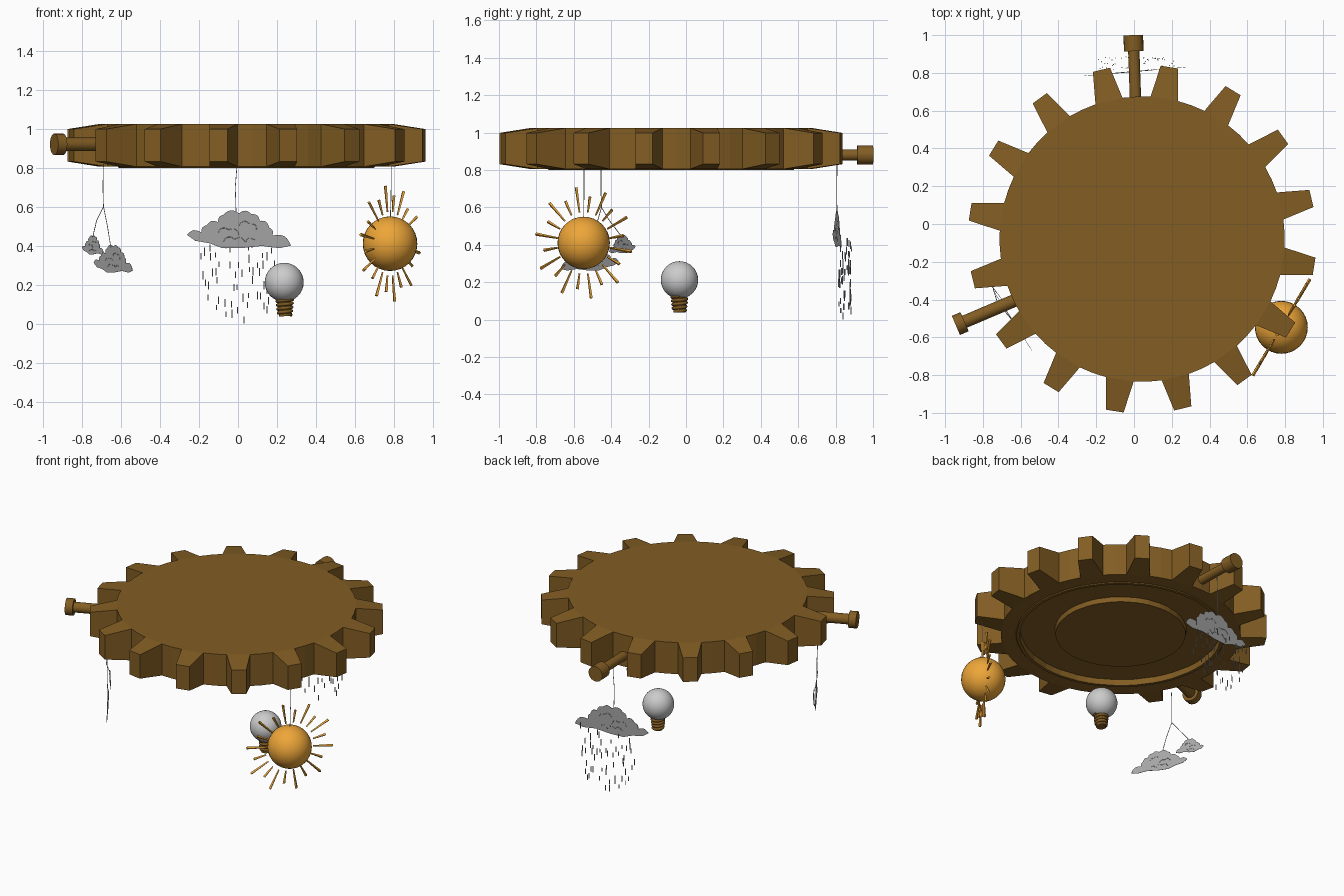
import bpy, bmesh, math, random
from mathutils import Vector, Matrix

if "Cube" in bpy.data.objects:
    bpy.data.objects.remove(bpy.data.objects["Cube"])

random.seed(4)


def material(name, col):
    m = bpy.data.materials.new(name)
    m.diffuse_color = (*col, 1)
    m.use_nodes = True
    m.node_tree.nodes["Principled BSDF"].inputs["Base Color"].default_value = m.diffuse_color
    return m


BROWN = material("brown", (0.225, 0.11, 0.017))
GOLD = material("gold", (0.85, 0.38, 0.04))
GREY = material("storm_grey", (0.38, 0.38, 0.38))


def finish(bm, name, mat=None, smooth=False):
    bmesh.ops.recalc_face_normals(bm, faces=bm.faces)
    me = bpy.data.meshes.new(name)
    bm.to_mesh(me)
    bm.free()
    ob = bpy.data.objects.new(name, me)
    bpy.context.collection.objects.link(ob)
    if mat:
        me.materials.append(mat)
    if smooth:
        bpy.context.view_layer.objects.active = ob
        bpy.ops.object.select_all(action='DESELECT')
        ob.select_set(True)
        bpy.ops.object.shade_smooth_by_angle(angle=math.radians(40))
    return ob


def rod(bm, a, b, r1, r2=None, seg=20):
    a, b = Vector(a), Vector(b)
    d = b - a
    m = Matrix.Translation((a + b) / 2) @ d.to_track_quat('Z', 'Y').to_matrix().to_4x4()
    bmesh.ops.create_cone(bm, cap_ends=True, segments=seg, radius1=r1,
                          radius2=r1 if r2 is None else r2, depth=d.length, matrix=m)


def ball(name, c, r, mat=None):
    bm = bmesh.new()
    bmesh.ops.create_uvsphere(bm, u_segments=32, v_segments=16, radius=r,
                              matrix=Matrix.Translation(c))
    return finish(bm, name, mat, True)


def tube(name, paths, r, mat=None):
    cu = bpy.data.curves.new(name, 'CURVE')
    cu.dimensions = '3D'
    cu.bevel_depth = r
    cu.bevel_resolution = 1
    cu.use_fill_caps = True
    for pts in paths:
        s = cu.splines.new('POLY')
        s.points.add(len(pts) - 1)
        for p, q in zip(s.points, pts):
            p.co = (*q, 1)
    ob = bpy.data.objects.new(name, cu)
    bpy.context.collection.objects.link(ob)
    if mat:
        cu.materials.append(mat)


# Gear: 16 tapered teeth, flat top, ring recess underneath with a central boss
CX, CY, TEETH, ROOT, TIP = 0.043, -0.08, 16, 0.755, 0.923
bm = bmesh.new()
base = [math.radians(13.5 + 22.5 * i) for i in range(TEETH)]
angs = [b + math.radians(o) for b in base for o in (-5.6, 5.6, 11.25)]


def polar(a, r, z):
    return bm.verts.new((CX + r * math.cos(a), CY + r * math.sin(a), z))


top = [polar(a, ROOT, 1.024) for a in angs]
bot = [polar(a, ROOT, 0.805) for a in angs]
n = len(angs)
bm.faces.new(top)
for i in range(n):
    j = (i + 1) % n
    if i % 3:
        bm.faces.new((bot[i], bot[j], top[j], top[i]))
    else:
        h = math.radians(2.9)
        a = base[i // 3]
        t0, t1 = polar(a - h, TIP, 0.998), polar(a + h, TIP, 0.998)
        b0, b1 = polar(a - h, TIP, 0.831), polar(a + h, TIP, 0.831)
        for f in ((top[i], t0, t1, top[j]), (bot[i], bot[j], b1, b0), (t0, b0, b1, t1),
                  (top[i], bot[i], b0, t0), (top[j], t1, b1, bot[j])):
            bm.faces.new(f)
prev = bot
for r, z in ((0.66, 0.805), (0.655, 0.799), (0.635, 0.799), (0.63, 0.838), (0.415, 0.838), (0.41, 0.805)):
    ring = [polar(a, r, z) for a in angs]
    for i in range(n):
        j = (i + 1) % n
        bm.faces.new((prev[i], prev[j], ring[j], ring[i]))
    prev = ring
bm.faces.new(prev)
finish(bm, "gear", BROWN)

# Pegs with heads, set in the gaps between teeth
for name, a, b, head, r, hr in (
        ("back_peg", (0.01, 0.6, 0.88), (-0.004, 1.0, 0.88), 0.085, 0.03, 0.052),
        ("left_peg", (-0.55, -0.37, 0.92), (-0.943, -0.537, 0.92), 0.05, 0.034, 0.055)):
    bm = bmesh.new()
    a, b = Vector(a), Vector(b)
    neck = b - (b - a).normalized() * head
    rod(bm, a, neck, r)
    rod(bm, neck, b, hr)
    finish(bm, name, BROWN, True)

# Sun with a flat fan of rays
SUN = Vector((0.78, -0.547, 0.41))
ball("sun", SUN, 0.14, GOLD)
side = Vector((0.51, 0.86, 0))
bm = bmesh.new()
for i in range(20):
    t = math.radians(18 * i + 9)
    d = side * math.cos(t) + Vector((0, 0, 1)) * math.sin(t)
    rod(bm, SUN + d * 0.165, SUN + d * (0.3 if i % 2 else 0.25), 0.005, 0.009, 4)
finish(bm, "sun_rays", GOLD)

# Light bulb with screw base
ball("bulb", (0.237, -0.035, 0.212), 0.1)
bm = bmesh.new()
rod(bm, (0.242, -0.035, 0.038), (0.238, -0.035, 0.135), 0.032, 0.038)
finish(bm, "bulb_socket", BROWN, True)
thread = []
for i in range(97):
    t = i / 96
    a = t * 8 * math.pi
    r = 0.032 + 0.008 * t
    thread.append((0.24 + r * math.cos(a), -0.035 + r * math.sin(a), 0.045 + 0.08 * t))
tube("bulb_thread", [thread], 0.009, BROWN)

# Cloud outline: lobes bulging between these knots (unit width and height)
UPPER = [(-.5, .36), (-.36, .42), (-.31, .62), (-.2, .7), (-.15, .9), (0, .94), (.12, .92),
         (.2, .74), (.29, .56), (.32, .34), (.5, .07)]
LOWER = [(.39, .0), (.22, .06), (.02, 0), (-.16, 0), (-.28, .13), (-.42, .2)]
FOLDS = [[(-.2, .42), (-.1, .5), (0, .36)], [(0, .62), (.1, .66), (.17, .48)],
         [(-.15, .18), (-.04, .24), (.06, .16), (.15, .22)]]


def lobes(knots, bulge, w, h):
    out = []
    for i in range(len(knots) - 1):
        p = Vector((knots[i][0] * w, knots[i][1] * h))
        q = Vector((knots[i + 1][0] * w, knots[i + 1][1] * h))
        d = q - p
        nrm = Vector((-d.y, d.x))
        for k in range(6):
            t = k / 6
            out.append(p + d * t + nrm * bulge * math.sin(math.pi * t))
    return out + [Vector((knots[-1][0] * w, knots[-1][1] * h))]


def cloud(name, p, q, z, h):
    p, q = Vector((*p, z)), Vector((*q, z))
    mid, u, w = (p + q) / 2, (q - p).normalized(), (q - p).length
    nrm = Vector((-u.y, u.x, 0))

    def place(v, off):
        return mid + u * v.x + Vector((0, 0, v.y)) + nrm * off

    pts = lobes(UPPER, 0.24, w, h) + [Vector((x * w, y * h)) for x, y in LOWER]
    bm = bmesh.new()
    face = bm.faces.new([bm.verts.new(place(v, -0.001)) for v in pts])
    ext = bmesh.ops.extrude_face_region(bm, geom=[face])
    bmesh.ops.translate(bm, vec=nrm * 0.002,
                        verts=[e for e in ext["geom"] if isinstance(e, bmesh.types.BMVert)])
    finish(bm, name, GREY)
    tube(name + "_folds", [[place(v, 0) for v in lobes(f, 0.3, w, h)] for f in FOLDS], 0.002, GREY)


cloud("rain_cloud", (-0.262, 0.785), (0.272, 0.83), 0.387, 0.19)
cloud("large_cloud", (-0.74, -0.36), (-0.54, -0.67), 0.262, 0.14)
cloud("small_cloud", (-0.8, -0.27), (-0.69, -0.41), 0.355, 0.098)

# Rain falling below the cloud
bm = bmesh.new()
drops = [(0.03, 0.84, 0.0)]
for col in range(11):
    for row in range(6):
        x = -0.18 + col * 0.038 + random.uniform(-.015, .015)
        z = 0.05 + row * 0.063 + random.uniform(-.03, .03)
        if random.random() < 0.87 and (z > 0.15 or abs(x) < 0.17):
            drops.append((x, random.uniform(0.815, 0.885), z))
for x, y, z in drops:
    rod(bm, (x, y, z), (x, y, z + random.uniform(0.025, 0.045)), 0.003, seg=6)
finish(bm, "raindrops", GREY)

# Hanging strings
fork = (-0.69, -0.452, 0.6)
tube("cloud_strings", [
    [(-0.69, -0.455, 0.82), (-0.693, -0.455, 0.7), fork],
    [fork, (-0.725, -0.41, 0.53), (-0.745, -0.345, 0.445)],
    [fork, (-0.67, -0.48, 0.5), (-0.652, -0.5, 0.39)]], 0.002)
tube("rain_cloud_string", [[(-0.005, 0.807, 0.89), (-0.006, 0.807, 0.8),
                            (-0.014, 0.806, 0.7), (-0.01, 0.807, 0.57)]], 0.002)
tube("sun_string", [[(0.786, -0.545, 0.83), (0.786, -0.545, 0.7), (0.782, -0.547, 0.54)]], 0.002)
